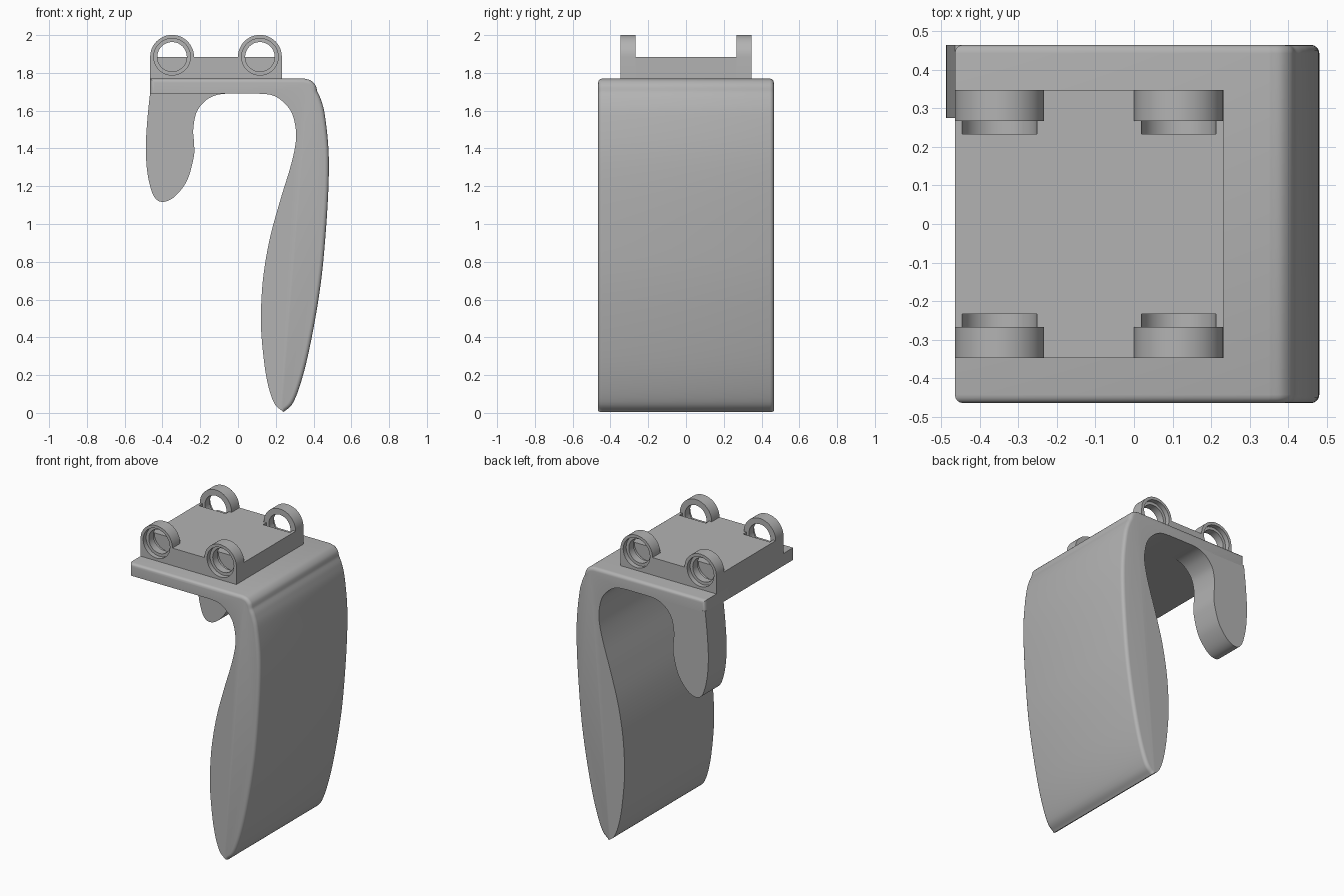
import bpy, bmesh, math
from mathutils import Vector

cube = bpy.data.objects.get("Cube")
if cube:
    bpy.data.objects.remove(cube, do_unlink=True)

grey = bpy.data.materials.new("plain grey")
grey.use_nodes = True
grey.diffuse_color = (0.45, 0.45, 0.45, 1)
grey.node_tree.nodes["Principled BSDF"].inputs["Base Color"].default_value = grey.diffuse_color


def smooth_path(points, steps=6):
    """Catmull-Rom curve through the points."""
    pts = [Vector(p) for p in points]
    pts = [2 * pts[0] - pts[1]] + pts + [2 * pts[-1] - pts[-2]]
    path = []
    for a, b, c, d in zip(pts, pts[1:], pts[2:], pts[3:]):
        for i in range(steps):
            t = i / steps
            path.append(0.5 * (2 * b + (c - a) * t + (2 * a - 5 * b + 4 * c - d) * t * t
                               + (3 * b - a - 3 * c + d) * t ** 3))
    return path + [pts[-2]]


def prism(name, outline, y0, y1, rounded=None, radius=0.022):
    """Extrude an x-z outline along y, rounding the rim edges that rounded() picks."""
    bm = bmesh.new()
    front = [bm.verts.new((x, y0, z)) for x, z in outline]
    back = [bm.verts.new((x, y1, z)) for x, z in outline]
    bm.faces.new(front)
    bm.faces.new(back[::-1])
    n = len(front)
    rim = []
    for i in range(n):
        j = (i + 1) % n
        face = bm.faces.new((front[i], back[i], back[j], front[j]))
        if rounded and rounded(i):
            rim += [e for e in face.edges if abs(e.verts[0].co.y - e.verts[1].co.y) < 1e-6]
    bmesh.ops.recalc_face_normals(bm, faces=bm.faces[:])
    if rim:
        bmesh.ops.bevel(bm, geom=rim, offset=radius, segments=4, profile=0.5,
                        affect='EDGES', clamp_overlap=False)
    mesh = bpy.data.meshes.new(name)
    bm.to_mesh(mesh)
    bm.free()
    obj = bpy.data.objects.new(name, mesh)
    mesh.materials.append(grey)
    bpy.context.collection.objects.link(obj)
    return obj


def activate(obj):
    bpy.ops.object.select_all(action='DESELECT')
    obj.select_set(True)
    bpy.context.view_layer.objects.active = obj


def finish(obj):
    activate(obj)
    bpy.ops.object.shade_smooth_by_angle(angle=math.radians(32))


def arc(cx, r, start, end, n):
    return [(cx + r * math.cos(start + (end - start) * i / n),
             AXIS + r * math.sin(start + (end - start) * i / n)) for i in range(n + 1)]


def bore(obj, cx, r, y0, y1):
    """Cut a round hole along y."""
    cutter = prism("bore_cutter", arc(cx, r, 0, math.tau, 48)[:-1], min(y0, y1), max(y0, y1))
    cutter.hide_render = True
    mod = obj.modifiers.new("bore", 'BOOLEAN')
    mod.operation, mod.solver, mod.object = 'DIFFERENCE', 'EXACT', cutter
    activate(obj)
    bpy.ops.object.modifier_apply(modifier=mod.name)
    bpy.data.objects.remove(cutter, do_unlink=True)


LEFT, RIGHT, TOP, UNDER, HALF = -0.465, 0.232, 1.77, 1.69, 0.465

# Top plate flowing into the long curved leg
corner = [(0.35, TOP), (0.385, 1.76), (0.41, 1.735), (0.42, 1.70)]
outer = [(0.42, 1.70), (0.44, 1.655), (0.46, 1.575), (0.479, 1.395), (0.479, 1.2),
         (0.464, 0.95), (0.44, 0.7), (0.40, 0.45), (0.35, 0.22), (0.295, 0.06), (0.242, 0.004)]
inner = [(0.242, 0.004), (0.19, 0.055), (0.15, 0.19), (0.125, 0.4), (0.122, 0.55), (0.135, 0.73),
         (0.17, 0.93), (0.225, 1.13), (0.277, 1.3), (0.304, 1.42), (0.306, 1.5), (0.284, 1.59),
         (0.235, 1.65), (0.18, 1.682), (0.11, UNDER)]
outside = [(LEFT, TOP)] + smooth_path(corner)[:-1] + smooth_path(outer)
outline = outside + smooth_path(inner)[1:] + [(LEFT, UNDER)]
last = len(outline) - 1
finish(prism("plate_and_leg", outline, -HALF, HALF,
             lambda i: i < len(outside) - 1 or i == last))

# Short hook at the back only
hook = smooth_path([(LEFT, UNDER + 0.01), (-0.48, 1.55), (-0.488, 1.4), (-0.478, 1.26), (-0.447, 1.15),
                    (-0.40, 1.117), (-0.335, 1.145), (-0.27, 1.23), (-0.235, 1.35), (-0.232, 1.42),
                    (-0.237, 1.5), (-0.22, 1.59), (-0.175, 1.65), (-0.12, 1.681), (-0.05, UNDER + 0.002)])
finish(prism("back_hook", hook, 0.275, HALF))

# Raised deck, with round recesses where the eyelets open onto it
AXIS, EYE_R, RIM_R, HOLE_R = 1.885, 0.116, 0.097, 0.078
FACE, WEB, WALL, POCKET = 0.348, 0.317, 0.267, 0.233
eyes = (LEFT + EYE_R, RIGHT - EYE_R)
deck = prism("deck", [(LEFT, TOP), (RIGHT, TOP), (RIGHT, AXIS), (LEFT, AXIS)], -WALL, WALL)
for side in (-1, 1):
    for x in eyes:
        bore(deck, x, RIM_R, side * POCKET, side * (WALL + 0.05))
finish(deck)

# Front and back rails, each carrying two stepped eyelets
for name, side in (("front_eyelet_rail", -1), ("back_eyelet_rail", 1)):
    arches = arc(eyes[1], EYE_R, 0, math.pi, 24) + arc(eyes[0], EYE_R, 0, math.pi, 24)
    ends = sorted((side * WALL, side * FACE))
    rail = prism(name, [(LEFT, TOP), (RIGHT, TOP)] + arches, *ends)
    for x in eyes:
        bore(rail, x, HOLE_R, side * (WALL - 0.05), side * (FACE + 0.05))
        bore(rail, x, RIM_R, side * WEB, side * (FACE + 0.05))
    finish(rail)
